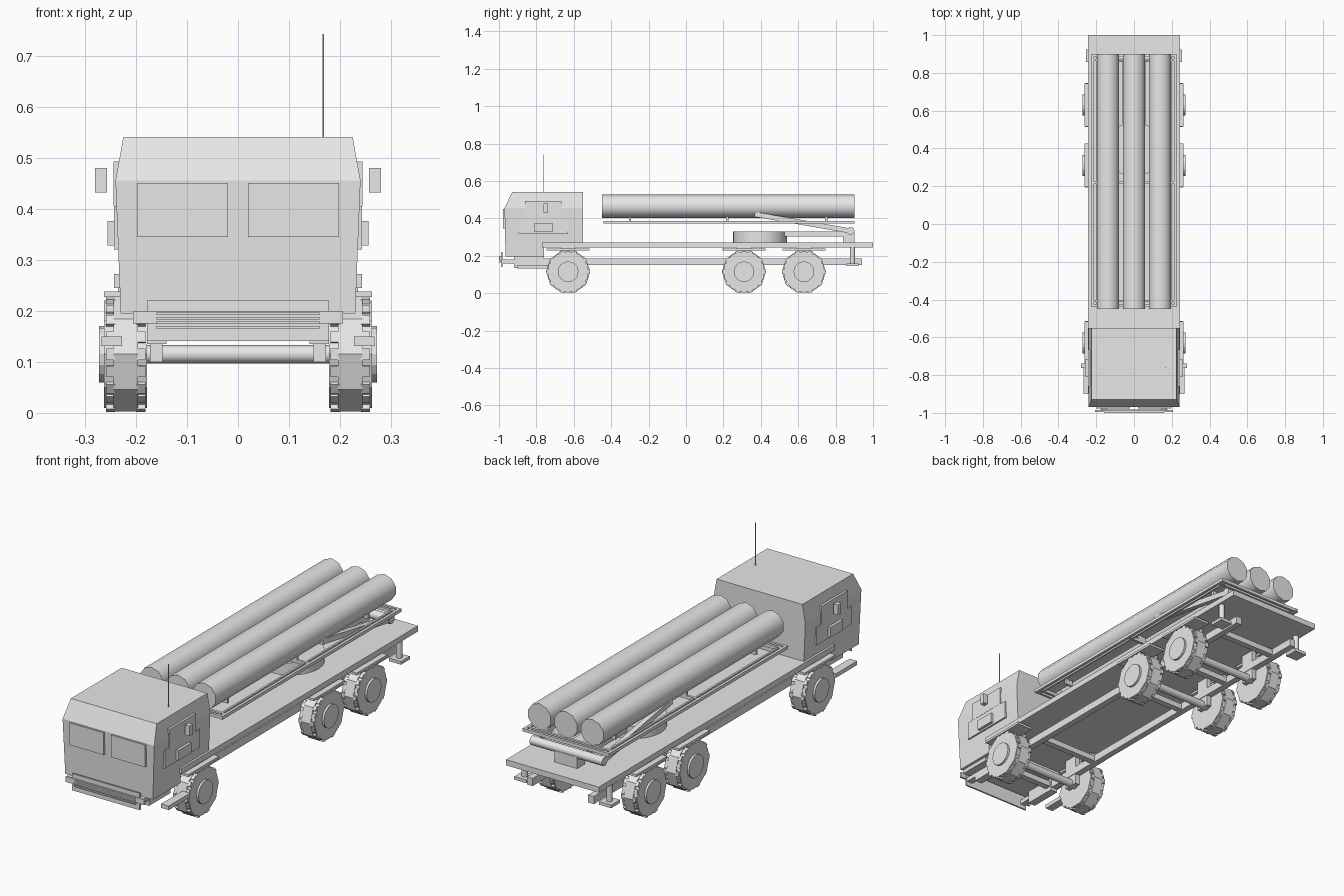
import bpy, bmesh, math
from mathutils import Matrix, Vector

cube = bpy.data.objects.get("Cube")
if cube:
    bpy.data.objects.remove(cube, do_unlink=True)

grey = bpy.data.materials.new("light grey")
grey.use_nodes = True
grey.diffuse_color = (0.8, 0.8, 0.8, 1)
grey.node_tree.nodes["Principled BSDF"].inputs["Base Color"].default_value = (0.8, 0.8, 0.8, 1)


def finish(name, bm, smooth=False):
    bmesh.ops.recalc_face_normals(bm, faces=bm.faces)
    me = bpy.data.meshes.new(name)
    bm.to_mesh(me)
    bm.free()
    me.materials.append(grey)
    ob = bpy.data.objects.new(name, me)
    bpy.context.collection.objects.link(ob)
    if smooth:
        bpy.ops.object.select_all(action='DESELECT')
        ob.select_set(True)
        bpy.context.view_layer.objects.active = ob
        bpy.ops.object.shade_smooth_by_angle(angle=math.radians(40))
    return ob


def add_box(bm, x, y, z, turn=Matrix()):
    lo, hi = Vector((x[0], y[0], z[0])), Vector((x[1], y[1], z[1]))
    size = Matrix.Diagonal((*(hi - lo), 1))
    bmesh.ops.create_cube(bm, size=1, matrix=turn @ Matrix.Translation((lo + hi) / 2) @ size)


def add_cyl(bm, a, b, r, n, spin=0.0):
    a, b = Vector(a), Vector(b)
    rot = (b - a).to_track_quat('Z', 'Y').to_matrix().to_4x4()
    m = Matrix.Translation((a + b) / 2) @ rot @ Matrix.Rotation(spin, 4, 'Z')
    bmesh.ops.create_cone(bm, cap_ends=True, segments=n, radius1=r, radius2=r,
                          depth=(b - a).length, matrix=m)


def box(name, x, y, z):
    bm = bmesh.new()
    add_box(bm, x, y, z)
    return finish(name, bm)


def pair(name, x, y, z):
    box("left_" + name, x, y, z)
    box("right_" + name, (-x[1], -x[0]), y, z)


def cyl(name, a, b, r, n, smooth=True):
    bm = bmesh.new()
    add_cyl(bm, a, b, r, n)
    return finish(name, bm, smooth)


# Cab: side profile swept across, then narrowed at roof and sill
profile = [(-0.965, 0.195), (-0.97, 0.455), (-0.93, 0.54), (-0.55, 0.54),
           (-0.55, 0.25), (-0.76, 0.25), (-0.76, 0.195)]
bm = bmesh.new()
face = bm.faces.new([bm.verts.new((-1, y, z)) for y, z in profile])
ext = bmesh.ops.extrude_face_region(bm, geom=[face])["geom"]
bmesh.ops.translate(bm, vec=(2, 0, 0), verts=[v for v in ext if isinstance(v, bmesh.types.BMVert)])
bmesh.ops.bisect_plane(bm, geom=bm.verts[:] + bm.edges[:] + bm.faces[:],
                       plane_co=(0, 0, 0.455), plane_no=(0, 0, 1))
for v in bm.verts:
    z = v.co.z
    v.co.x *= 0.24 - (z - 0.455) * 0.18 if z > 0.455 else 0.24 - (0.455 - z) * 0.04
finish("cab", bm)

# Cab fittings
pair("windscreen", (0.02, 0.198), (-0.978, -0.968), (0.345, 0.45))
pair("door_panel", (0.225, 0.243), (-0.895, -0.63), (0.32, 0.405))
pair("door_window", (0.225, 0.244), (-0.86, -0.665), (0.405, 0.492))
pair("door_handle", (0.235, 0.256), (-0.81, -0.715), (0.328, 0.376))
pair("mirror", (0.257, 0.28), (-0.762, -0.738), (0.432, 0.48))
cyl("antenna", (0.167, -0.76, 0.53), (0.167, -0.76, 0.742), 0.002, 6)

# Bumper and grille
box("bumper_plate", (-0.178, 0.178), (-0.99, -0.982), (0.141, 0.22))
box("bumper_bar", (-0.206, 0.206), (-0.996, -0.985), (0.175, 0.2))
for i in range(4):
    z = 0.165 + i * 0.009
    box(f"grille_slat_{i}", (-0.16, 0.16), (-1.0, -0.99), (z, z + 0.005))
pair("bumper_bracket", (0.145, 0.175), (-0.985, -0.9), (0.16, 0.18))

# Deck and chassis
box("deck", (-0.243, 0.243), (-0.77, 1.0), (0.245, 0.272))
pair("chassis_rail", (0.145, 0.175), (-0.92, 0.94), (0.15, 0.186))
pair("cab_mount", (0.14, 0.178), (-0.92, -0.76), (0.135, 0.2))
for i, y in enumerate((-0.78, -0.47, 0.15, 0.47, 0.8)):
    box(f"cross_member_{i}", (-0.15, 0.15), (y - 0.015, y + 0.015), (0.155, 0.182))
pair("step", (0.227, 0.267), (-0.9, -0.74), (0.131, 0.15))


# Wheel: ten-sided tyre, raised tread, shoulder lugs and hub
def wheel(name, side, y, r=0.118, zc=0.115, n=10):
    bm = bmesh.new()
    half = math.pi / n
    for x0, x1, rad in ((0.178, 0.262, r - 0.007), (0.196, 0.244, r)):
        add_cyl(bm, (side * x0, y, zc), (side * x1, y, zc), rad, n, half)
    add_cyl(bm, (side * 0.2, y, zc), (side * 0.272, y, zc), 0.055, 16)
    for i in range(n * 2):
        turn = Matrix.Translation((side * 0.22, y, zc)) @ Matrix.Rotation(i * half, 4, 'X')
        top = (r - 0.002) * (1 if i % 2 else math.cos(half))
        for x in (-0.03, 0.03):
            add_box(bm, (x - 0.009, x + 0.009), (-0.011, 0.011), (top - 0.012, top), turn)
    finish(name, bm)


for row, y in (("front", -0.63), ("middle", 0.31), ("rear", 0.63)):
    for label, side in (("left", 1), ("right", -1)):
        wheel(f"{row}_{label}_wheel", side, y)
    cyl(row + "_axle", (-0.19, y, 0.115), (0.19, y, 0.115), 0.018, 10)
    pair(row + "_axle_hanger", (0.148, 0.172), (y - 0.035, y + 0.035), (0.1, 0.25))
    pair(row + "_fender", (0.178, 0.262), (y - 0.115, y + 0.115), (0.227, 0.238))
    pair(row + "_fender_mount", (0.19, 0.235), (y - 0.04, y + 0.04), (0.235, 0.25))

# Rear stabilisers
for label, s in (("left", 1), ("right", -1)):
    cyl(label + "_stabiliser_post", (s * 0.222, 0.89, 0.155), (s * 0.222, 0.89, 0.25), 0.014, 10)
pair("stabiliser_foot", (0.19, 0.254), (0.857, 0.923), (0.145, 0.16))

# Turntable and lifting gear
cyl("turntable", (0, 0.395, 0.27), (0, 0.395, 0.33), 0.145, 24)
box("turntable_arm", (-0.06, 0.06), (0.5, 0.88), (0.303, 0.33))
box("pivot_support", (-0.06, 0.06), (0.84, 0.9), (0.27, 0.325))
cyl("pivot_roller", (-0.19, 0.88, 0.333), (0.19, 0.88, 0.333), 0.021, 12)
for label, s in (("left", 1), ("right", -1)):
    bm = bmesh.new()
    slope = Matrix.Translation((s * 0.175, 0.88, 0.333)) @ Matrix.Rotation(-0.172, 4, 'X')
    add_box(bm, (-0.012, 0.012), (-0.52, 0), (-0.013, 0.013), slope)
    finish(label + "_lift_arm", bm)

# Launch cradle: open frame of slim bars
pair("cradle_outer_rail", (0.213, 0.226), (-0.44, 0.9), (0.372, 0.387))
pair("cradle_inner_rail", (0.193, 0.202), (-0.43, 0.89), (0.374, 0.385))
for i, y in enumerate((-0.433, -0.408, 0.22, 0.868, 0.893)):
    box(f"cradle_cross_bar_{i}", (-0.22, 0.22), (y - 0.006, y + 0.006), (0.372, 0.387))
for i, y in enumerate((-0.3, 0.22, 0.75)):
    for x in (-0.14, 0, 0.14):
        box(f"tube_saddle_{i}", (x - 0.02, x + 0.02), (y - 0.006, y + 0.006), (0.38, 0.41))

# Three launch tubes
for label, x in (("left", 0.138), ("middle", 0), ("right", -0.138)):
    cyl(label + "_tube", (x, -0.45, 0.465), (x, 0.9, 0.465), 0.062, 10)
